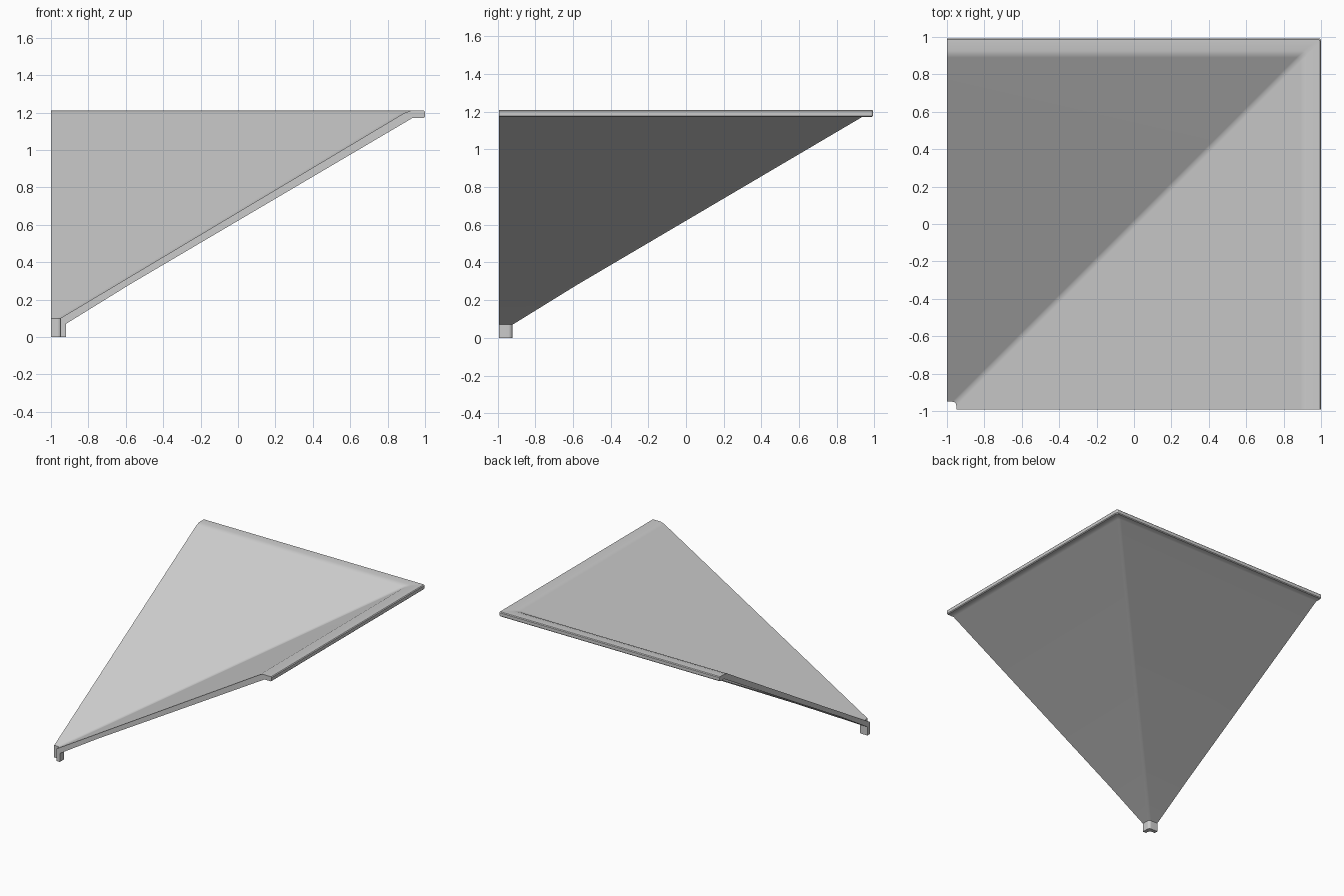
import bpy
import bmesh
from math import radians, sin, cos, pi

cube = bpy.data.objects.get("Cube")
if cube:
    bpy.data.objects.remove(cube, do_unlink=True)

LEFT, FRONT = -1.0, -0.992   # open ends of the swept shell
BACK_SCALE = 0.993           # the back wing is slightly shorter
STEPS = 3                    # segments in the rounded valley

# Closed section of the shell: (distance towards the rim, height)
section = [
    (-0.95, 0.0), (-0.95, 0.1),                     # outer face of the foot
    (0.89, 1.198), (0.925, 1.21),                   # upper slope into the rim
    (0.994, 1.21), (1.0, 1.204), (1.0, 1.178), (0.994, 1.172),  # rim edge
    (0.935, 1.172), (-0.58, 0.28), (-0.92, 0.07),   # underside
    (-0.92, 0.0),                                   # inner face of the foot
]


def corner_path(m):
    """Path from the left end, round the diagonal, to the front end."""
    my = m * BACK_SCALE if m > 0.95 else m
    r = 0.012 if m > 0.95 else 0.022
    points = [(LEFT, my)]
    for i in range(STEPS + 1):
        a = pi / 2 * (1 - i / STEPS)
        points.append((m - r + r * cos(a), my - r + r * sin(a)))
    points.append((m, FRONT))
    return points


# Sweep the section around the corner
bm = bmesh.new()
rows = [[bm.verts.new((x, y, z)) for x, y in corner_path(m)] for m, z in section]
for a, b in zip(rows, rows[1:] + rows[:1]):
    for i in range(len(a) - 1):
        bm.faces.new((a[i], a[i + 1], b[i + 1], b[i]))
for end in (0, -1):
    bm.faces.new([row[end] for row in rows])
bmesh.ops.recalc_face_normals(bm, faces=bm.faces)

mesh = bpy.data.meshes.new("corner_roof_panel")
bm.to_mesh(mesh)
bm.free()
panel = bpy.data.objects.new("corner_roof_panel", mesh)
bpy.context.collection.objects.link(panel)

# Single light grey
grey = bpy.data.materials.new("light_grey")
grey.use_nodes = True
colour = (0.6, 0.6, 0.6, 1.0)
grey.diffuse_color = colour
grey.node_tree.nodes["Principled BSDF"].inputs["Base Color"].default_value = colour
mesh.materials.append(grey)

# Smooth shading that keeps the large faces flat
bpy.ops.object.select_all(action="DESELECT")
panel.select_set(True)
bpy.context.view_layer.objects.active = panel
bpy.ops.object.shade_smooth_by_angle(angle=radians(35))
weighted = panel.modifiers.new("weighted_normals", "WEIGHTED_NORMAL")
weighted.keep_sharp = True
